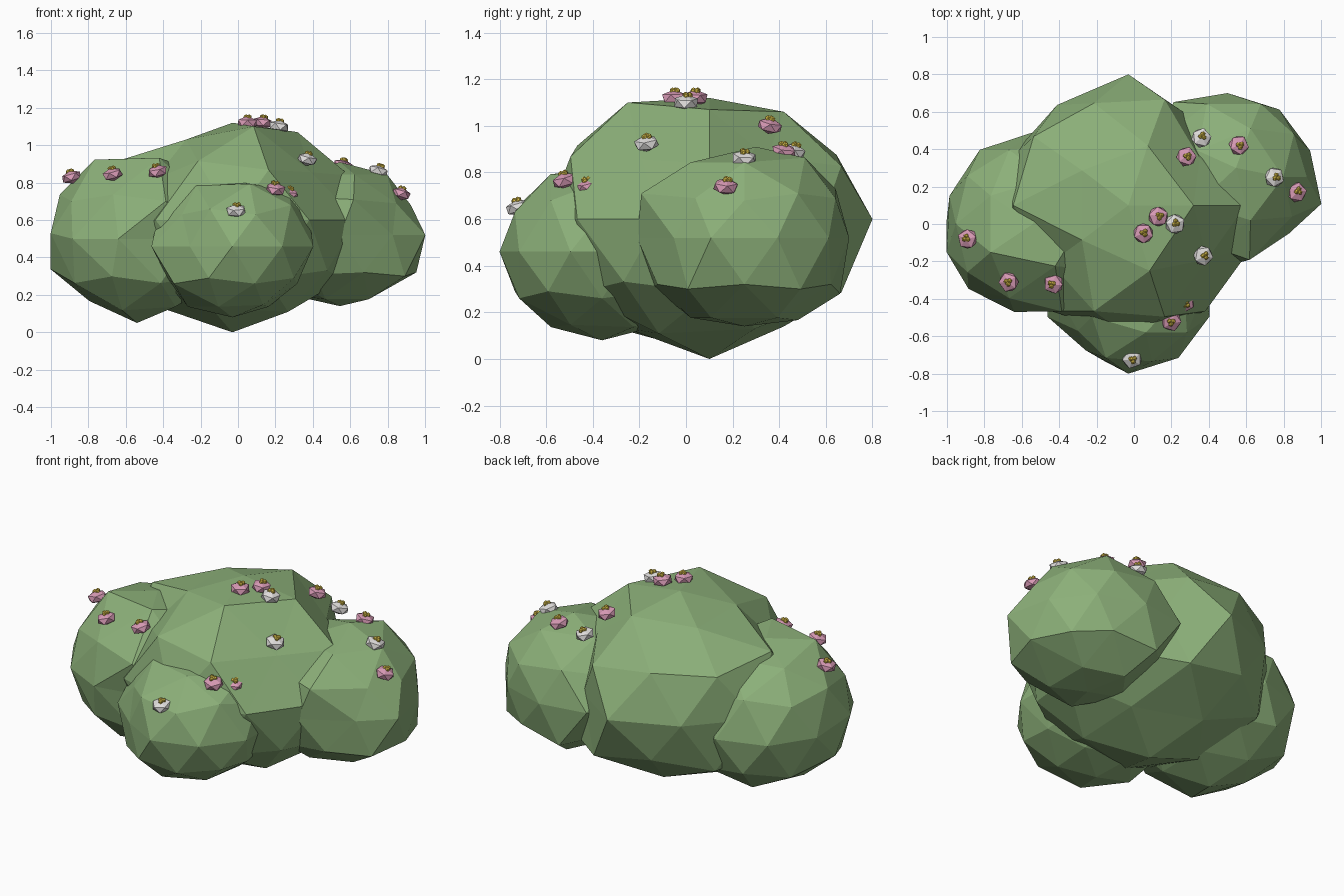
import bpy, bmesh, math, random
from mathutils import Vector, Matrix, Quaternion

random.seed(4)


def material(name, rgb):
    m = bpy.data.materials.new(name)
    m.diffuse_color = (*rgb, 1)
    return m


LEAF = material("leaf green", (0.26, 0.43, 0.19))
PINK = material("petal pink", (0.68, 0.32, 0.46))
WHITE = material("petal white", (0.74, 0.72, 0.71))
YELLOW = material("pollen yellow", (0.75, 0.56, 0.07))


def add_object(name, bm, mats):
    mesh = bpy.data.meshes.new(name)
    bm.to_mesh(mesh)
    bm.free()
    for m in mats:
        mesh.materials.append(m)
    ob = bpy.data.objects.new(name, mesh)
    bpy.context.collection.objects.link(ob)
    return ob


def foliage(name, centre, radii, nudges=()):
    """Faceted ball of leaves; each nudge moves the corner nearest a direction."""
    bm = bmesh.new()
    bmesh.ops.create_icosphere(bm, subdivisions=2, radius=1)
    moves = [(max(bm.verts, key=lambda v: v.co.dot(Vector(d))), Vector(s)) for d, s in nudges]
    for v in bm.verts:
        v.co = Vector(c + r * p for c, r, p in zip(centre, radii, v.co))
    for v, shift in moves:
        v.co += shift
    return add_object(name, bm, [LEAF])


def flower(name, position, petal):
    """Flattened petal gem leaning outward, with a cluster of pollen beads on top."""
    bm = bmesh.new()
    bmesh.ops.create_icosphere(bm, subdivisions=1, radius=0.058,
                               matrix=Matrix.Diagonal((1, 1, 0.62, 1)))
    petals = set(bm.faces)
    for i in range(3):
        a = i * math.tau / 3
        spot = Matrix.Translation((0.005 + 0.011 * math.cos(a), 0.011 * math.sin(a), 0.031))
        bmesh.ops.create_icosphere(bm, subdivisions=1, radius=0.0145, matrix=spot)
    for f in bm.faces:
        f.material_index = 0 if f in petals else 1
    ob = add_object(name, bm, [petal, YELLOW])
    ob.location = position
    lean = Quaternion((-position[1], position[0], 0), 0.28 * min(1, math.hypot(*position[:2]) / 0.4))
    spin = Quaternion((0, 0, 1), random.uniform(0, math.tau))
    ob.rotation_euler = (lean @ spin).to_euler()


# Leaf masses
foliage("main_foliage", (-0.03, 0.10, 0.60), (0.70, 0.70, 0.60), [
    ((0, 0, 1), (0, 0, -0.08)),
    ((-0.425, 0.309, 0.85), (0.05, -0.03, -0.08)),
    ((-0.425, -0.309, 0.85), (0.05, 0.03, -0.08)),
    ((0.162, 0.5, 0.85), (-0.01, -0.03, -0.05)),
    ((0.162, -0.5, 0.85), (0, 0, -0.01)),
    ((0.526, 0, 0.85), (-0.02, 0, -0.04)),
    ((-0.724, -0.526, 0.447), (0.09, 0.06, -0.05)),
    ((-0.85, 0, 0.526), (-0.02, 0, 0)),
    ((0.894, 0, 0.447), (0, 0, -0.03)),
    ((0.688, -0.5, 0.526), (-0.06, 0.06, -0.06)),
    ((0.688, 0.5, 0.526), (-0.10, -0.10, -0.05)),
    ((0.588, 0.809, 0), (-0.10, -0.08, 0)),
    ((-0.588, 0.809, 0), (0.03, -0.03, 0)),
    ((0.276, 0.85, 0.447), (0, -0.03, -0.04)),
    ((-0.276, 0.81, 0.526), (0, -0.02, -0.04)),
    ((0.425, 0.309, -0.85), (0, -0.02, 0.04)), ((0.425, -0.309, -0.85), (0, 0, 0.02)),
    ((-0.162, 0.5, -0.85), (0, -0.03, 0.05)), ((-0.162, -0.5, -0.85), (0, 0, 0.04)),
    ((-0.526, 0, -0.85), (0.02, 0, 0.03)),
    ((-0.276, 0.85, -0.447), (0, -0.04, 0.02))])
foliage("left_foliage", (-0.54, 0.0, 0.50), (0.485, 0.49, 0.45), [
    ((0, 0, 1), (0, 0, -0.02)),
    ((-0.425, 0.309, 0.85), (-0.02, 0, -0.02)),
    ((-0.425, -0.309, 0.85), (-0.02, 0, 0.04)),
    ((0.162, -0.5, 0.85), (0.04, 0.02, 0.05)),
    ((0.276, -0.85, 0.447), (0.02, -0.05, 0)),
    ((-0.951, 0.309, 0), (0.015, 0, 0)),
    ((-0.951, -0.309, 0), (0, 0, 0.03)),
    ((-0.588, -0.809, 0), (-0.06, 0.05, 0)),
    ((0, -1, 0), (-0.10, 0.02, 0)),
    ((-0.894, 0, -0.447), (-0.03, 0, 0.04)),
    ((-0.526, 0, -0.85), (0, 0, 0.05)), ((-0.162, 0.5, -0.85), (0, 0, 0.02)),
    ((0.425, -0.309, -0.85), (0, 0, 0.02)), ((0.425, 0.309, -0.85), (0, 0, 0.02))])
foliage("right_foliage", (0.545, 0.25, 0.52), (0.48, 0.46, 0.38), [
    ((0, 0, 1), (0, 0.05, 0.01)),
    ((0.951, 0.309, 0), (-0.06, 0, 0)),
    ((0.588, 0.809, 0), (-0.05, -0.01, 0)),
    ((0, 1, 0), (-0.045, -0.01, 0)),
    ((-0.588, 0.809, 0), (-0.05, 0.03, 0)),
    ((-0.276, 0.85, 0.447), (-0.03, 0.02, 0.01)),
    ((0.894, 0, 0.447), (-0.05, 0, -0.01)),
    ((0.688, -0.5, 0.526), (-0.03, 0.02, -0.03)),
    ((0.688, 0.5, 0.526), (-0.02, 0, -0.01)),
    ((0.276, -0.85, 0.447), (-0.06, -0.05, 0.02)),
    ((0.588, -0.809, 0), (0, 0.07, 0)),
    ((-0.162, 0.5, 0.85), (0, 0.03, 0.02)),
    ((-0.276, -0.85, -0.447), (0, 0, -0.04)), ((-0.276, 0.85, -0.447), (-0.02, 0.02, -0.07)),
    ((0.724, 0.526, -0.447), (-0.03, 0, -0.05)), ((0.724, -0.526, -0.447), (0, 0, -0.05)),
    ((0.425, 0.309, -0.85), (-0.05, 0, -0.02)), ((0.425, -0.309, -0.85), (-0.05, 0, -0.02)),
    ((-0.162, 0.5, -0.85), (0, 0, -0.03)), ((-0.162, -0.5, -0.85), (0, 0, -0.02))])
foliage("front_foliage", (-0.03, -0.36, 0.46), (0.455, 0.44, 0.38), [
    ((0, 0, 1), (0, 0, -0.03)),
    ((0.162, -0.5, 0.85), (0.02, 0, 0.01)),
    ((0.526, 0, 0.85), (0.06, 0, -0.02)),
    ((0.688, -0.5, 0.526), (0, 0, 0.02)),
    ((-0.724, -0.526, 0.447), (0.06, 0.02, 0)),
    ((-0.588, -0.809, 0), (0.04, 0.04, 0)),
    ((-0.894, 0, -0.447), (0.06, 0, 0)),
    ((0.85, 0, -0.526), (-0.04, 0, 0)),
    ((0.425, -0.309, -0.85), (-0.03, 0, 0.01))])

# Blossoms
PINK_SPOTS = [(-0.89, -0.08, 0.83), (-0.67, -0.31, 0.845), (-0.43, -0.32, 0.86),
              (0.05, -0.05, 1.12), (0.13, 0.04, 1.12), (0.20, -0.52, 0.765),
              (0.27, -0.42, 0.74), (0.28, 0.36, 1.00), (0.56, 0.42, 0.89),
              (0.87, 0.17, 0.74), (-0.46, 0.22, 0.915)]
WHITE_SPOTS = [(0.22, 0.0, 1.10), (0.37, -0.17, 0.925), (-0.01, -0.72, 0.65),
               (0.36, 0.46, 0.89), (0.75, 0.25, 0.86)]
for i, p in enumerate(PINK_SPOTS):
    flower(f"pink_flower_{i + 1}", p, PINK)
for i, p in enumerate(WHITE_SPOTS):
    flower(f"white_flower_{i + 1}", p, WHITE)
